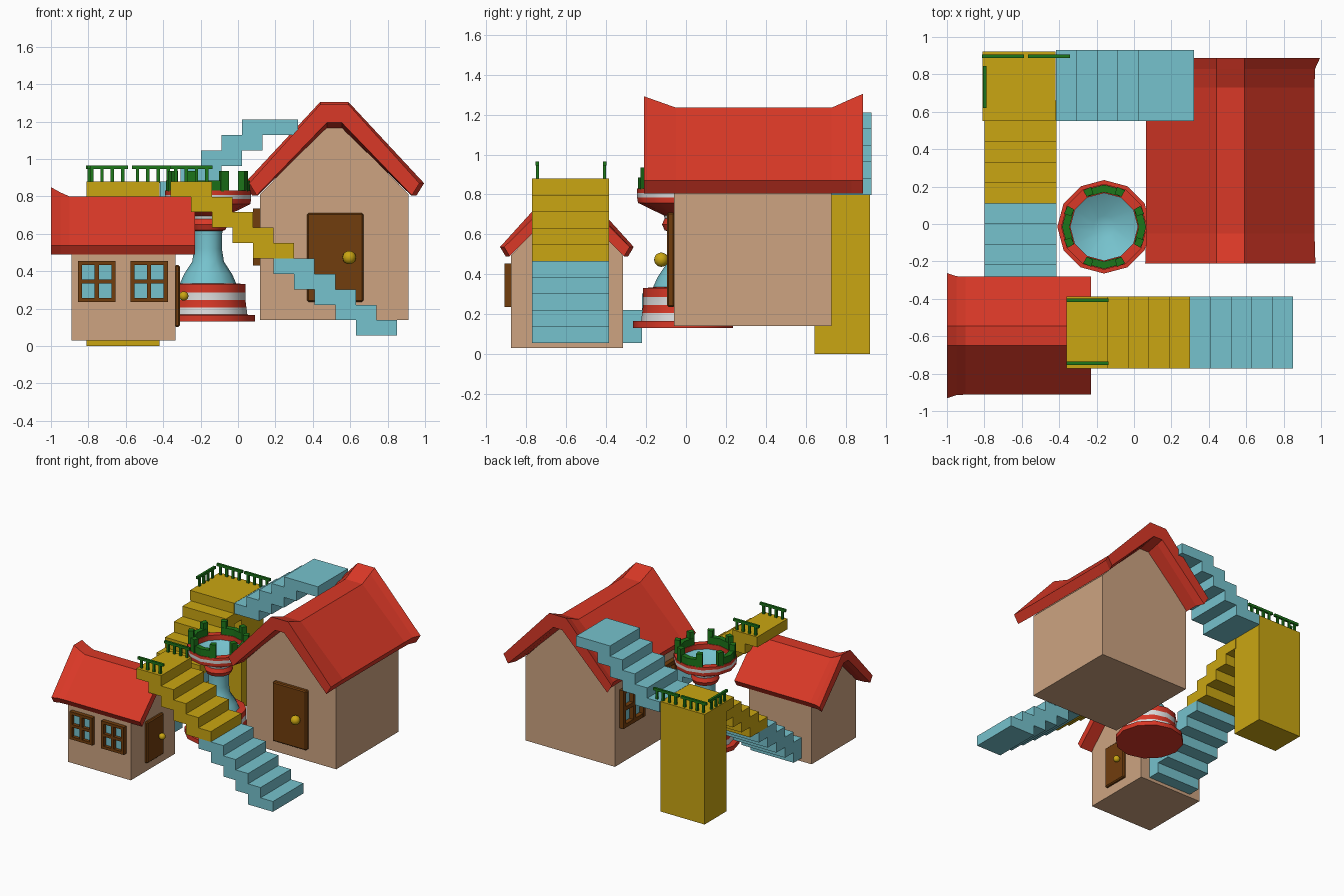
import bpy, bmesh, math
from mathutils import Vector

cube = bpy.data.objects.get("Cube")
if cube:
    bpy.data.objects.remove(cube, do_unlink=True)


def material(name, rgb):
    m = bpy.data.materials.new(name)
    m.use_nodes = True
    m.diffuse_color = (*rgb, 1)
    m.node_tree.nodes["Principled BSDF"].inputs["Base Color"].default_value = (*rgb, 1)
    return m


RED = material("roof red", (0.70, 0.04, 0.02))
TAN = material("wall tan", (0.61, 0.37, 0.22))
GOLD = material("golden yellow", (0.59, 0.38, 0.006))
BLUE = material("pale blue", (0.18, 0.54, 0.61))
BROWN = material("wood brown", (0.165, 0.047, 0.004))
GREEN = material("rail green", (0.012, 0.18, 0.01))
WHITE = material("stripe white", (0.72, 0.72, 0.72))


def finish(name, bm, *mats, smooth=False):
    bmesh.ops.recalc_face_normals(bm, faces=bm.faces)
    me = bpy.data.meshes.new(name)
    bm.to_mesh(me)
    bm.free()
    for m in mats:
        me.materials.append(m)
    ob = bpy.data.objects.new(name, me)
    bpy.context.collection.objects.link(ob)
    if smooth:
        bpy.ops.object.select_all(action="DESELECT")
        ob.select_set(True)
        bpy.context.view_layer.objects.active = ob
        bpy.ops.object.shade_smooth_by_angle(angle=math.radians(35))
    return ob


def boxes(name, spans, mat):
    """One object made of boxes, each given by two opposite corners."""
    bm = bmesh.new()
    for lo, hi in spans:
        lo, hi = Vector(lo), Vector(hi)
        for v in bmesh.ops.create_cube(bm, size=1)["verts"]:
            v.co = (lo + hi) / 2 + v.co * (hi - lo)
    return finish(name, bm, mat)


def prism(name, sections, quads, mat):
    """Loft equal closed sections; quads lists the cap faces."""
    bm = bmesh.new()
    rings = [[bm.verts.new(p) for p in s] for s in sections]
    n = len(rings[0])
    for a, b in zip(rings, rings[1:]):
        for i in range(n):
            j = (i + 1) % n
            bm.faces.new((a[i], a[j], b[j], b[i]))
    for ring in (rings[0], rings[-1]):
        for q in quads:
            bm.faces.new([ring[i] for i in q])
    return finish(name, bm, mat)


def house(prefix, place, ends, half, base, eave, top, scale, stations):
    """Gabled walls and flared roof; place(u, v, z) maps across/along to the world."""
    profile = [(-half, base), (half, base), (half, eave), (0.055 * scale, top),
               (-0.055 * scale, top), (-half, eave)]
    prism(prefix + "_walls", [[place(u, v, z) for u, z in profile] for v in ends],
          [range(6)], TAN)
    sections = []
    for v, rise, spread in stations:
        side = [(0.45 * scale + spread, eave + 0.06 * scale),
                (0.075 * scale, top + 0.07 * scale + rise)]
        under = [(0.04 * scale, top + rise * 0.5), (0.41 * scale + spread, eave - 0.005)]
        ring = [(-u, z) for u, z in side] + side[::-1] + under[::-1] + [(-u, z) for u, z in under]
        sections.append([place(u, v, z) for u, z in ring])
    prism(prefix + "_roof", sections, [(0, 1, 6, 7), (1, 2, 5, 6), (2, 3, 4, 5)], RED)


def big(u, v, z):
    return (0.515 + u, v, z)


def small(u, v, z):
    return (v, -0.597 + u, z)


house("large_house", big, (-0.06, 0.73), 0.397, 0.14, 0.81, 1.165, 1.0,
      [(-0.21, 0.057, 0.005), (-0.05, 0, 0), (0.73, 0, 0), (0.83, 0.045, 0.003), (0.888, 0.07, 0.03)])
house("small_house", small, (-0.89, -0.335), 0.28, 0.03, 0.495, 0.75, 0.7,
      [(-1.0, 0.05, 0.02), (-0.95, 0.022, 0.003), (-0.9, 0, 0), (-0.23, 0, 0)])


# Fittings: wall(a, d, z) takes position along the wall, distance out, height
def front_of_large(a, d, z):
    return (a, -0.06 - d, z)


def left_of_large(a, d, z):
    return (0.12 - d, a, z)


def front_of_small(a, d, z):
    return (a, -0.877 - d, z)


def side_of_small(a, d, z):
    return (-0.335 + d, a, z)


def slab(wall, a, b, z0, z1, depth):
    p, q = wall(a, -0.004, z0), wall(b, depth, z1)
    return [min(c) for c in zip(p, q)], [max(c) for c in zip(p, q)]


def window(name, wall, a, z, w, h, depth):
    t = w * 0.055
    bars = [slab(wall, a + k * (w / 2 - t) - t, a + k * (w / 2 - t) + t, z - h / 2, z + h / 2, depth)
            for k in (-1, 0, 1)]
    bars += [slab(wall, a - w / 2, a + w / 2, z + k * (h / 2 - t) - t, z + k * (h / 2 - t) + t, depth - 0.001)
             for k in (-1, 0, 1)]
    boxes(name + "_frame", bars, BROWN)
    boxes(name + "_glass", [slab(wall, a - w / 2 + t, a + w / 2 - t, z - h / 2 + t, z + h / 2 - t, 0.005)], BLUE)


def door(name, wall, a, z, w, h, depth, knob):
    panel = boxes(name, [slab(wall, a - w / 2, a + w / 2, z - h / 2, z + h / 2, depth)], BROWN)
    bevel = panel.modifiers.new("bevel", "BEVEL")
    bevel.width, bevel.segments = 0.008, 1
    bm = bmesh.new()
    bmesh.ops.create_uvsphere(bm, u_segments=16, v_segments=10, radius=knob)
    bmesh.ops.translate(bm, verts=bm.verts, vec=wall(a + w / 4, depth + knob * 0.8, z))
    finish(name + "_knob", bm, GOLD, smooth=True)


door("large_door", front_of_large, 0.52, 0.473, 0.30, 0.475, 0.035, 0.036)
door("small_door", side_of_small, -0.597, 0.267, 0.21, 0.33, 0.025, 0.025)
for i, k in enumerate((-1, 1)):
    window(f"small_window_{i}", front_of_small, -0.615 + 0.14 * k, 0.345, 0.20, 0.22, 0.033)
    window(f"large_window_{i}", left_of_large, 0.335 + 0.2 * k, 0.583, 0.28, 0.305, 0.04)

# Floating staircases: overlapping boxes, yellow above and blue below
RUN, STEP = 0.11, 0.0825


def step(i, length=2 * RUN, sign=-1):
    top = 0.88 + sign * STEP * i
    return RUN * i, RUN * i + length, top - STEP, top


for part, first, mat in (("upper", 0, GOLD), ("lower", 5, BLUE)):
    front, rear = [], []
    for i in range(first, first + 5):
        a, b, z0, z1 = step(i)
        front.append(((a - 0.36, -0.772, z0), (b - 0.36, -0.387, z1)))
        rear.append(((-0.80, 0.55 - a, z0), (-0.415, 0.77 - a, z1)) if i else
                    ((-0.81, 0.55, z0), (-0.42, 0.922, z1)))
    boxes(f"front_stairs_{part}", front, mat)
    boxes(f"rear_stairs_{part}", [((x0, min(y0, y0), z0), (x1, y1, z1))
                                  for (x0, y0, z0), (x1, y1, z1) in rear], mat)
boxes("corner_pillar", [((-0.81, 0.645, 0), (-0.42, 0.922, 0.85))], GOLD)
climb = []
for i in range(5):
    a, b, z0, z1 = step(i, 0.30 if i == 4 else 2 * RUN, 1)
    climb.append(((a - 0.418, 0.55, z0), (b - 0.418, 0.93, z1)))
boxes("bridge_stairs", climb, BLUE)


# Railings: a top bar on four posts
def railing(name, start, along_x):
    spans = []
    L, t = 0.225, 0.009
    x, y = start

    def add(a, b, z0, z1, w):
        lo = (x + a, y - w) if along_x else (x - w, y + a)
        hi = (x + b, y + w) if along_x else (x + w, y + b)
        spans.append(((*lo, z0), (*hi, z1)))
    add(0, L, 0.945, 0.965, t)
    for k in range(4):
        a = 0.03 + k * (L - 0.06) / 3
        add(a - t, a + t, 0.87, 0.95, t * 0.8)
    boxes(name, spans, GREEN)


for i, y in enumerate((-0.745, -0.408)):
    railing(f"front_railing_{i}", (-0.362, y), True)
for i, x in enumerate((-0.812, -0.567)):
    railing(f"rear_railing_{i}", (x, 0.897), True)
railing("side_railing", (-0.797, 0.62), False)

# Tower: one turned profile, each point carrying the colour of the band below it
TOWER = (-0.16, -0.015)
SIDES = 12


def around(r, angle, z):
    return (TOWER[0] + r * math.cos(angle), TOWER[1] + r * math.sin(angle), z)


profile = [(0.0, 0.13, 0), (0.25, 0.13, 0), (0.25, 0.165, 0), (0.21, 0.167, 0), (0.205, 0.205, 1),
           (0.2, 0.245, 0), (0.2, 0.285, 1), (0.2, 0.33, 0), (0.15, 0.335, 0), (0.128, 0.385, 2),
           (0.085, 0.45, 2), (0.074, 0.52, 2), (0.076, 0.615, 2), (0.092, 0.62, 0), (0.105, 0.65, 0),
           (0.092, 0.68, 0), (0.096, 0.695, 1), (0.226, 0.758, 0), (0.23, 0.785, 0), (0.23, 0.808, 1),
           (0.23, 0.83, 0), (0.18, 0.83, 0), (0.18, 0.79, 0), (0.06, 0.72, 2), (0.0, 0.715, 2)]
bm = bmesh.new()
rings = [[bm.verts.new(around(r, math.tau * k / SIDES, z)) for k in range(SIDES)] for r, z, _ in profile]
for a, b, (_, _, band) in zip(rings, rings[1:], profile[1:]):
    for k in range(SIDES):
        j = (k + 1) % SIDES
        bm.faces.new((a[k], a[j], b[j], b[k])).material_index = band
bmesh.ops.remove_doubles(bm, verts=bm.verts, dist=0.0005)
finish("tower", bm, RED, WHITE, BLUE, smooth=True)

# Parapet: four curved guards, each with raised ends
for g in range(4):
    mid = g * math.pi / 2
    bm = bmesh.new()
    for a0, a1, z1 in ((-30, 0, 0.885), (0, 30, 0.885), (-30, -18, 0.935), (18, 30, 0.935)):
        corner = [around(r, mid + math.radians(a), z) for z in (0.825, z1)
                  for r, a in ((0.185, a0), (0.225, a0), (0.225, a1), (0.185, a1))]
        v = [bm.verts.new(c) for c in corner]
        bm.faces.new(v[:4])
        bm.faces.new(v[4:])
        for i in range(4):
            j = (i + 1) % 4
            bm.faces.new((v[i], v[j], v[j + 4], v[i + 4]))
    finish(f"parapet_guard_{g}", bm, GREEN)
